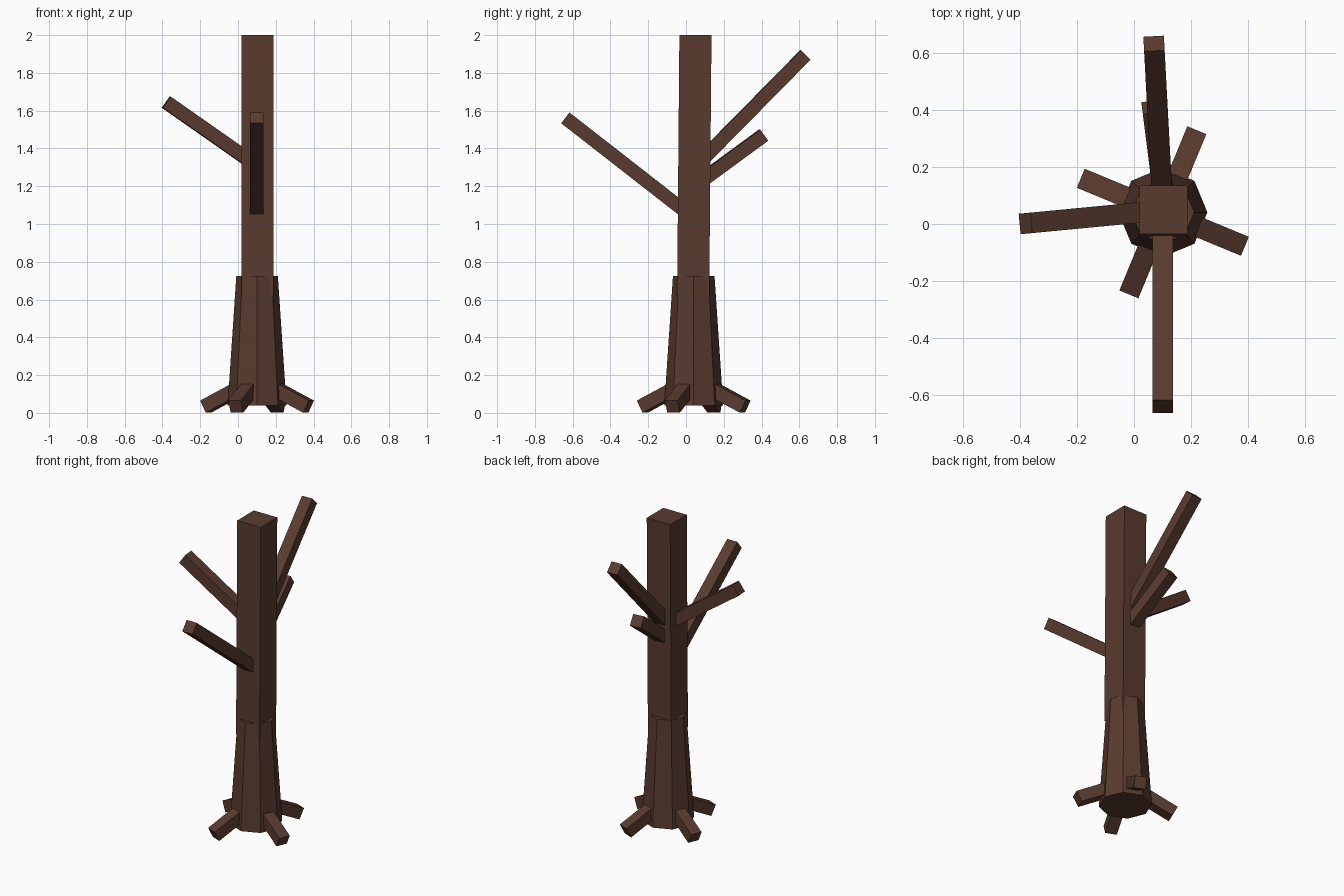
import bpy, bmesh, math
from mathutils import Vector, Matrix

if "Cube" in bpy.data.objects:
    bpy.data.objects.remove(bpy.data.objects["Cube"])

bark = bpy.data.materials.new("bark")
bark.diffuse_color = (0.1, 0.043, 0.028, 1)
bark.use_nodes = True
bark.node_tree.nodes["Principled BSDF"].inputs["Base Color"].default_value = bark.diffuse_color
CX, CY = 0.103, 0.043


def add_object(name, bm):
    mesh = bpy.data.meshes.new(name)
    bmesh.ops.recalc_face_normals(bm, faces=bm.faces)
    bm.to_mesh(mesh)
    bm.free()
    mesh.materials.append(bark)
    ob = bpy.data.objects.new(name, mesh)
    bpy.context.collection.objects.link(ob)
    return ob


def beam(name, start, end, width):
    """Square beam between two points, with two sides kept vertical."""
    a, b = Vector(start), Vector(end)
    d = b - a
    length = d.length
    d.normalize()
    side = d.cross(Vector((0, 0, 1))).normalized()
    up = side.cross(d)
    rot = Matrix((side, d, up)).transposed().to_4x4()
    bm = bmesh.new()
    bmesh.ops.create_cube(bm, size=1)
    bmesh.ops.scale(bm, vec=(width, length, width), verts=bm.verts)
    bmesh.ops.transform(bm, matrix=Matrix.Translation((a + b) / 2) @ rot, verts=bm.verts)
    return add_object(name, bm)


# Trunk: square post leaning slightly backwards
bm = bmesh.new()
bmesh.ops.create_cube(bm, size=1)
for v in bm.verts:
    top = v.co.z > 0
    v.co = (CX + v.co.x * 0.168, (0.05 if top else 0.038) + v.co.y * 0.17, 2.0 if top else 0.62)
add_object("trunk", bm)

# Flared eight-sided base
bm = bmesh.new()
bmesh.ops.create_cone(bm, cap_ends=True, segments=8, radius1=0.156, radius2=0.11, depth=0.685,
                      matrix=Matrix.Translation((0.101, 0.041, 0.3825)))
add_object("trunk_base", bm)

# Four roots sloping down to the ground
for i in range(4):
    ang = math.radians(-22.5 + 90 * i)
    c, s = math.cos(ang), math.sin(ang)
    r0, r1, z1 = 0.08, 0.295, 0.033
    beam(f"root_{i + 1}", (0.101 + r0 * c, 0.041 + r0 * s, z1 + (r1 - r0) * 0.5),
         (0.101 + r1 * c, 0.041 + r1 * s, z1), 0.072)

# Branches: each starts inside the trunk
branches = {
    "front_branch": ((0.1, 0.02, 1.048), (0.1, -0.639, 1.562)),
    "back_long_branch": ((0.1, 0.07, 1.325), (0.07, 0.632, 1.895)),
    "back_short_branch": ((0.107, 0.07, 1.221), (0.064, 0.41, 1.47)),
    "left_branch": ((0.08, 0.046, 1.323), (-0.38, 0.002, 1.645)),
}
for name, (a, b) in branches.items():
    beam(name, a, b, 0.072)
